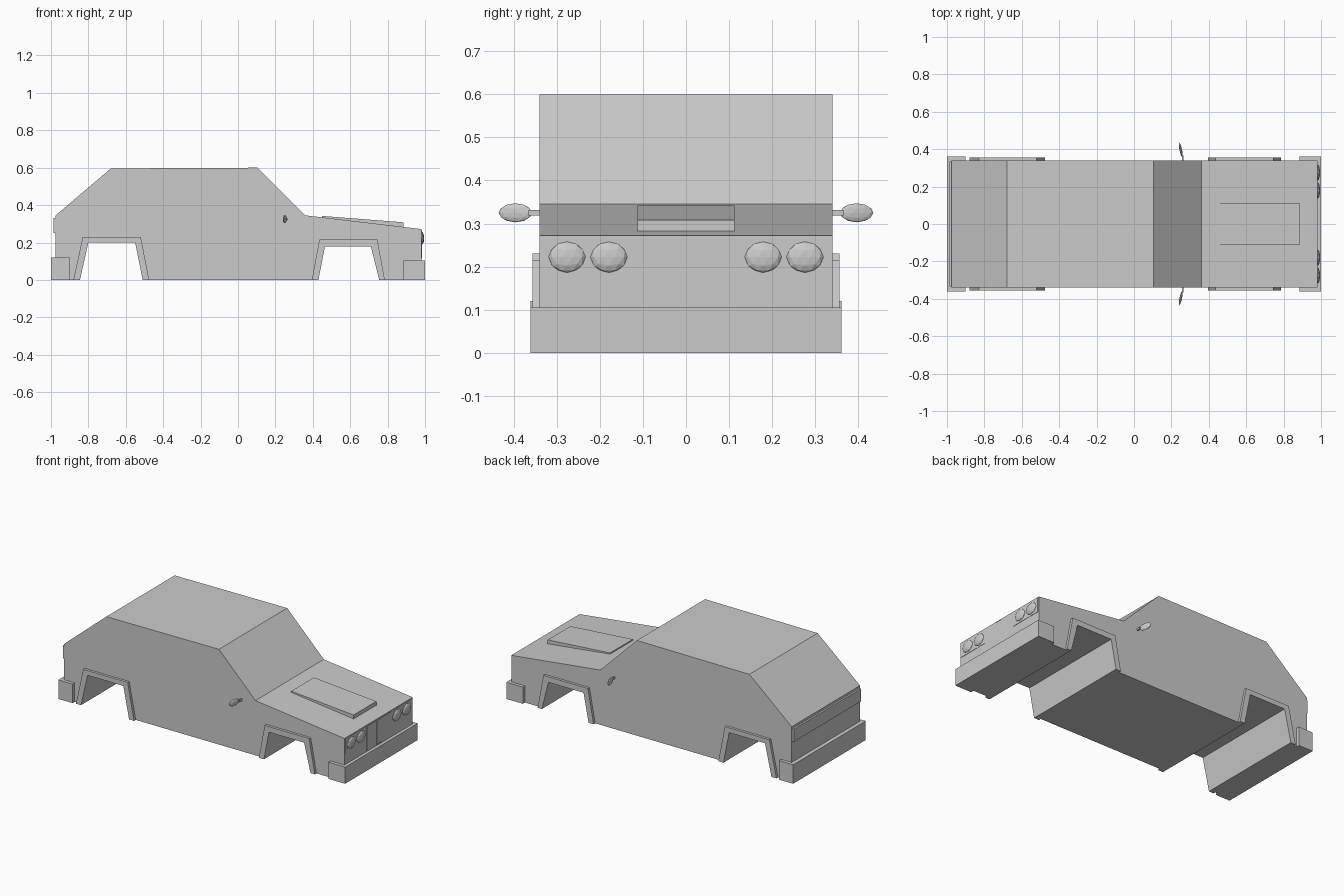
import bpy
import bmesh
from math import radians
from mathutils import Matrix, Vector

old = bpy.data.objects.get("Cube")
if old:
    bpy.data.objects.remove(old, do_unlink=True)

grey = bpy.data.materials.new("plain_grey")
grey.use_nodes = True
colour = (0.6, 0.6, 0.6, 1)
grey.diffuse_color = colour
grey.node_tree.nodes["Principled BSDF"].inputs["Base Color"].default_value = colour


def finish(name, bm):
    bmesh.ops.recalc_face_normals(bm, faces=bm.faces)
    mesh = bpy.data.meshes.new(name)
    bm.to_mesh(mesh)
    bm.free()
    mesh.materials.append(grey)
    obj = bpy.data.objects.new(name, mesh)
    bpy.context.collection.objects.link(obj)
    return obj


def extrude(name, profile, y0, y1):
    """Side profile of (x, z) points, extruded across the car."""
    bm = bmesh.new()
    face = bm.faces.new([bm.verts.new((x, y0, z)) for x, z in profile])
    new = bmesh.ops.extrude_face_region(bm, geom=[face])["geom"]
    verts = [v for v in new if isinstance(v, bmesh.types.BMVert)]
    bmesh.ops.translate(bm, verts=verts, vec=(0, y1 - y0, 0))
    return finish(name, bm)


def box(name, x0, x1, y0, y1, z0, z1):
    return extrude(name, [(x0, z0), (x1, z0), (x1, z1), (x0, z1)], y0, y1)


def ellipsoid(name, centre, radii, turn=0):
    bm = bmesh.new()
    matrix = (Matrix.Translation(Vector(centre)) @ Matrix.Rotation(turn, 4, "Z")
              @ Matrix.Diagonal((*radii, 1)))
    bmesh.ops.create_icosphere(bm, subdivisions=2, radius=1, matrix=matrix)
    return finish(name, bm)


# Wheel arch openings and their outer trim outlines
arches = {
    "rear": ([(-.845, 0), (-.80, .2), (-.55, .2), (-.51, 0)],
             [(-.88, 0), (-.83, .23), (-.52, .23), (-.475, 0)]),
    "front": ([(.43, 0), (.465, .18), (.71, .18), (.755, 0)],
              [(.395, 0), (.435, .215), (.745, .215), (.785, 0)]),
}

# Body shell with channels running right across for the wheels
body = [(-.975, 0)] + arches["rear"][0] + arches["front"][0]
body += [(.98, 0), (.98, .272), (.36, .345), (.105, .6), (-.68, .596), (-.975, .345)]
extrude("body", body, -.34, .34)

# Hood scoop
extrude("hood_scoop", [(.45, .325), (.885, .275), (.885, .308), (.45, .342)], -.113, .113)

# Bumpers, rear light band and grille
box("front_bumper", .885, 1, -.361, .361, 0, .105)
box("rear_bumper", -1, -.9, -.361, .361, 0, .12)
box("rear_light_band", -.986, -.97, -.335, .335, .25, .33)
box("grille", .97, .983, -.122, .122, .115, .265)
box("grille_rib", .975, .985, -.024, .02, .116, .264)

# Parts repeated on both sides
for side, label in ((1, "left"), (-1, "right")):
    for end, (inner, outer) in arches.items():
        extrude(f"{end}_{label}_arch_trim", outer + inner[::-1], side * .335, side * .356)
    low, high = sorted((side * .122, side * .332))
    box(f"{label}_lamp_panel", .97, .982, low, high, .176, .268)
    for place, y in (("inner", .179), ("outer", .276)):
        ellipsoid(f"{label}_{place}_headlight", (.982, side * y, .222), (.013, .043, .036))
    low, high = sorted((side * .33, side * .365))
    box(f"{label}_mirror_stalk", .256, .265, low, high, .319, .331)
    ellipsoid(f"{label}_mirror", (.25, side * .396, .325), (.007, .04, .022),
              side * radians(12))
